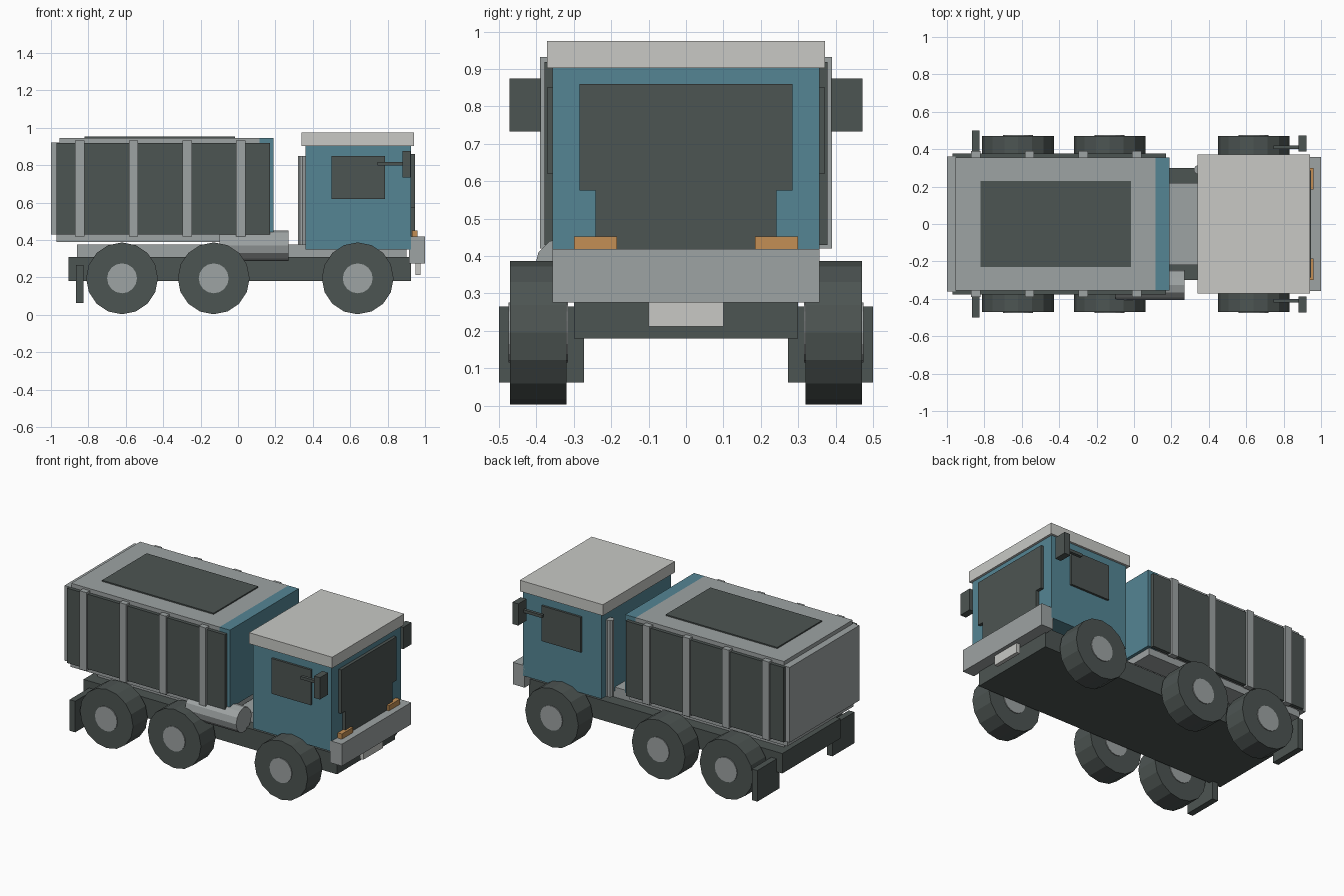
import bpy
from math import pi

cube = bpy.data.objects.get("Cube")
if cube:
    bpy.data.objects.remove(cube, do_unlink=True)


def material(name, r, g, b):
    m = bpy.data.materials.new(name)
    m.use_nodes = True
    m.diffuse_color = (r, g, b, 1)
    bsdf = next(n for n in m.node_tree.nodes if n.type == 'BSDF_PRINCIPLED')
    bsdf.inputs["Base Color"].default_value = (r, g, b, 1)
    return m


DARK = material("dark slate", 0.073, 0.089, 0.084)
GREY = material("mid grey", 0.34, 0.366, 0.366)
PALE = material("pale grey", 0.58, 0.584, 0.558)
BLUE = material("cab blue", 0.089, 0.235, 0.296)
AMBER = material("lamp amber", 0.546, 0.275, 0.089)


def box(name, mat, x, y, z):
    """Box from (low, high) ranges on each axis."""
    bpy.ops.mesh.primitive_cube_add(size=1)
    ob = bpy.context.object
    ob.name = name
    ob.location = [(a + b) / 2 for a, b in (x, y, z)]
    ob.scale = [b - a for a, b in (x, y, z)]
    bpy.ops.object.transform_apply(location=True, scale=True)
    ob.data.materials.append(mat)
    return ob


def centred(name, mat, x, half, z):
    return box(name, mat, x, (-half, half), z)


def pair(name, mat, x, y, z):
    """Matching boxes on the left (+y) and right (-y)."""
    box("left_" + name, mat, x, y, z)
    box("right_" + name, mat, x, (-y[1], -y[0]), z)


def cylinder(name, mat, sides, radius, depth, loc, rot=(0, 0, 0)):
    bpy.ops.mesh.primitive_cylinder_add(vertices=sides, radius=radius, depth=depth,
                                        location=loc, rotation=rot)
    ob = bpy.context.object
    ob.name = name
    ob.data.materials.append(mat)
    return ob


# Chassis and running gear
centred("chassis", DARK, (-0.905, 0.925), 0.30, (0.18, 0.31))
centred("subframe", GREY, (-0.86, 0.90), 0.22, (0.31, 0.375))
pair("mudflap", DARK, (-0.865, -0.825), (0.273, 0.50), (0.062, 0.265))
for axle, x in (("rear", -0.62), ("middle", -0.13), ("front", 0.64)):
    for side, s in (("left", 1), ("right", -1)):
        at = (x, s * 0.395, 0.195)
        cylinder(f"{axle}_{side}_tyre", DARK, 16, 0.192, 0.15, at, (pi / 2, 0, 0))
        cylinder(f"{axle}_{side}_hub", GREY, 16, 0.08, 0.16, at, (pi / 2, 0, 0))

# Air tank and exhaust stack
cylinder("air_tank", GREY, 12, 0.08, 0.37, (0.085, -0.325, 0.37), (0, pi / 2, 0))
cylinder("exhaust_stack", GREY, 10, 0.025, 0.50, (0.345, 0.29, 0.60))

# Cargo body
centred("bed_floor", GREY, (-0.97, 0.17), 0.34, (0.39, 0.435))
centred("cargo_box", GREY, (-0.955, 0.115), 0.355, (0.435, 0.945))
centred("headboard", BLUE, (0.115, 0.19), 0.355, (0.435, 0.945))
centred("tailgate", GREY, (-1.0, -0.955), 0.36, (0.43, 0.92))
centred("top_hatch", DARK, (-0.82, -0.015), 0.23, (0.945, 0.953))
pair("side_panel", DARK, (-0.97, 0.17), (0.355, 0.378), (0.43, 0.918))
for i in range(4):
    x = -0.846 + i * 0.287
    pair(f"rib_{i + 1}", GREY, (x - 0.025, x + 0.025), (0.355, 0.39), (0.42, 0.932))

# Cab
centred("cab", BLUE, (0.36, 0.925), 0.357, (0.35, 0.905))
centred("cab_roof", PALE, (0.34, 0.94), 0.371, (0.903, 0.975))
centred("windscreen", DARK, (0.925, 0.945), 0.285, (0.575, 0.86))
centred("grille", DARK, (0.925, 0.945), 0.242, (0.40, 0.575))
pair("side_window", DARK, (0.50, 0.785), (0.355, 0.371), (0.62, 0.85))
pair("mirror", DARK, (0.88, 0.922), (0.387, 0.472), (0.733, 0.875))
pair("mirror_arm", DARK, (0.745, 0.89), (0.40, 0.42), (0.798, 0.817))

# Bumper, number plate and lamps
centred("bumper", GREY, (0.915, 1.0), 0.357, (0.275, 0.418))
centred("blank_plate", PALE, (0.95, 0.975), 0.10, (0.212, 0.28))
pair("lamp", AMBER, (0.93, 0.96), (0.185, 0.30), (0.415, 0.452))
